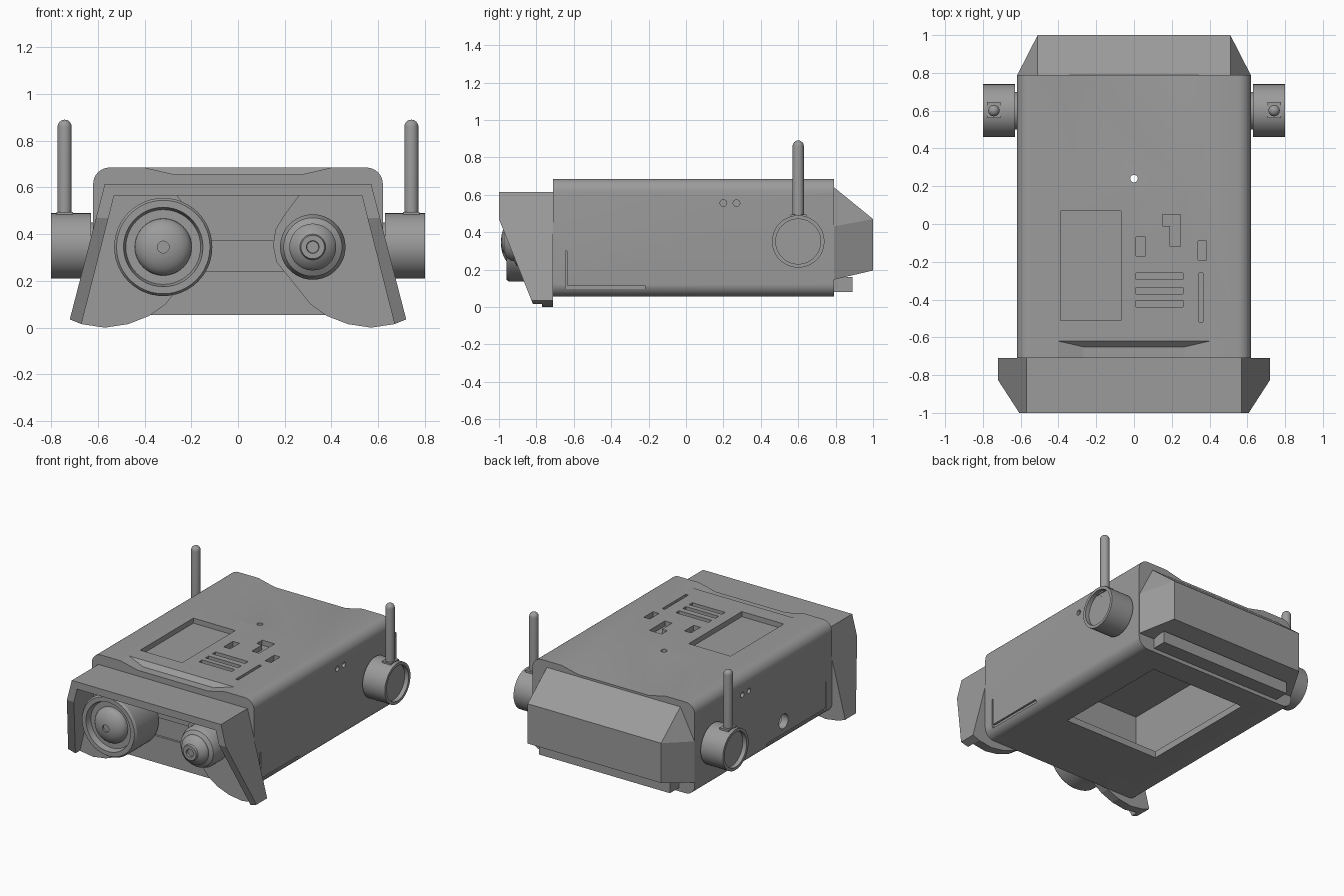
import bpy, bmesh, math
from mathutils import Vector, Matrix

if "Cube" in bpy.data.objects:
    bpy.data.objects.remove(bpy.data.objects["Cube"], do_unlink=True)

grey = bpy.data.materials.new("plain_grey")
grey.use_nodes = True
COLOUR = (0.33, 0.33, 0.33, 1)
grey.diffuse_color = COLOUR
grey.node_tree.nodes["Principled BSDF"].inputs["Base Color"].default_value = COLOUR


def finish(name, bm):
    bmesh.ops.recalc_face_normals(bm, faces=bm.faces)
    mesh = bpy.data.meshes.new(name)
    bm.to_mesh(mesh)
    bm.free()
    mesh.materials.append(grey)
    ob = bpy.data.objects.new(name, mesh)
    bpy.context.collection.objects.link(ob)
    return ob


def smooth(ob):
    bpy.ops.object.select_all(action='DESELECT')
    ob.select_set(True)
    bpy.context.view_layer.objects.active = ob
    bpy.ops.object.shade_smooth_by_angle(angle=math.radians(30))


def box(name, x0, x1, y0, y1, z0, z1):
    return hull(name, [(x, y, z) for x in (x0, x1) for y in (y0, y1) for z in (z0, z1)])


def hull(name, points):
    bm = bmesh.new()
    for p in points:
        bm.verts.new(p)
    bmesh.ops.convex_hull(bm, input=bm.verts)
    bmesh.ops.dissolve_limit(bm, angle_limit=0.01, verts=bm.verts, edges=bm.edges)
    return finish(name, bm)


def prism_mesh(outline, y0, y1):
    """Extrude an x-z outline along y."""
    bm = bmesh.new()
    face = bm.faces.new([bm.verts.new((x, y0, z)) for x, z in outline])
    new = bmesh.ops.extrude_face_region(bm, geom=[face])["geom"]
    bmesh.ops.translate(bm, vec=(0, y1 - y0, 0),
                        verts=[v for v in new if isinstance(v, bmesh.types.BMVert)])
    return bm


def revolve(name, profile, centre, axis, steps=48):
    """Spin (radius, distance) points round an axis through centre."""
    bm = bmesh.new()
    verts = [bm.verts.new((r, 0, d)) for r, d in profile]
    edges = [bm.edges.new(pair) for pair in zip(verts, verts[1:])]
    bmesh.ops.spin(bm, geom=verts + edges, cent=(0, 0, 0), axis=(0, 0, 1),
                   angle=2 * math.pi, steps=steps)
    bmesh.ops.remove_doubles(bm, verts=bm.verts, dist=0.0005)
    turn = Vector((0, 0, 1)).rotation_difference(Vector(axis)).to_matrix().to_4x4()
    bm.transform(Matrix.Translation(centre) @ turn)
    ob = finish(name, bm)
    smooth(ob)
    return ob


def rod(name, centre, axis, radius, length):
    return revolve(name, [(0, 0), (radius, 0), (radius, length), (0, length)], centre, axis, 24)


def carve(ob, cutters):
    for cutter in cutters:
        cutter.hide_render = True
        mod = ob.modifiers.new("carve", 'BOOLEAN')
        mod.operation = 'DIFFERENCE'
        mod.solver = 'EXACT'
        mod.object = cutter
    graph = bpy.context.evaluated_depsgraph_get()
    result = bpy.data.meshes.new_from_object(ob.evaluated_get(graph))
    ob.modifiers.clear()
    ob.data = result
    for cutter in cutters:
        bpy.data.objects.remove(cutter, do_unlink=True)


# Main body: rounded box with a hollow inside
TOP, BOTTOM, HALF, R = 0.685, 0.055, 0.62, 0.07
outline = []
for i, (sx, cz) in enumerate([(1, TOP - R), (-1, TOP - R), (-1, BOTTOM + R), (1, BOTTOM + R)]):
    for k in range(9):
        a = math.radians(90 * i + 90 * k / 8)
        outline.append((sx * (HALF - R) + R * math.cos(a), cz + R * math.sin(a)))
body = finish("body", prism_mesh(outline, -0.71, 0.79))

cuts = [box("cavity", -0.57, 0.57, -0.66, 0.74, 0.1, 0.62),
        box("hatch", -0.36, 0.36, -0.22, 0.62, 0, 0.2),
        rod("top_hole", (0, 0.24, 0.5), (0, 0, 1), 0.02, 0.3),
        box("face_band", -0.4, 0.4, -0.8, -0.695, 0.24, 0.37)]

# Sloped dips at the rear and front of the roof
cuts.append(hull("rear_dip", [(s * x, y, z) for s in (-1, 1) for x, y, z in
            [(0.27, 0.2, TOP), (0.27, 0.8, 0.655), (0.4, 0.8, TOP), (0.27, 0.2, 0.75), (0.4, 0.8, 0.75)]]))
cuts.append(hull("front_dip", [(s * x, y, z) for s in (-1, 1) for x, y, z in
            [(0.27, -0.72, 0.655), (0.27, -0.65, 0.655), (0.4, -0.72, TOP), (0.4, -0.62, TOP),
             (0.4, -0.72, 0.75), (0.4, -0.62, 0.75)]]))

# Roof recess and slots
slots = [(-0.39, -0.07, -0.51, 0.07), (0.345, 0.365, -0.52, -0.26), (0.01, 0.06, -0.17, -0.07),
         (0.34, 0.385, -0.19, -0.09), (0.15, 0.245, -0.01, 0.05), (0.19, 0.245, -0.12, 0.03)]
slots += [(0.01, 0.26, y, y + 0.035) for y in (-0.44, -0.37, -0.295)]
cuts += [box("slot", *s, 0.65, 0.75) for s in slots]

# Side wall holes and corner grooves
for s in (-1, 1):
    cuts += [rod("side_hole", (s * 0.6, y, 0.555), (s, 0, 0), 0.018, 0.1) for y in (0.2, 0.27)]
    lo, hi = sorted((s * 0.605, s * 0.7))
    end = -0.22 if s > 0 else 0.0
    cuts.append(box("groove", lo, hi, -0.645, end, 0.095, 0.115))
    cuts.append(box("groove", lo, hi, -0.645, -0.635, 0.105, 0.3))
cuts.append(rod("large_side_hole", (-0.5, -0.18, 0.2), (-1, 0, 0), 0.05, 0.2))
carve(body, cuts)
smooth(body)

# Hood: thin arch with its lower front sliced at a slant
half = [(0.57, 0.615), (0.72, 0.035), (0.67, 0.015), (0.53, 0.565)]
bm = prism_mesh(half + [(-x, z) for x, z in reversed(half)], -1, -0.71)
cut = bmesh.ops.bisect_plane(bm, geom=bm.verts[:] + bm.edges[:] + bm.faces[:],
                             plane_co=(0, -1, 0.47), plane_no=(0, -0.45, -0.18), clear_outer=True)
bmesh.ops.holes_fill(bm, edges=[e for e in bm.edges if e.is_boundary], sides=0)
finish("hood", bm)

# Cheek plates behind the eyes
cheek = [(0.26, 0.565), (0.2, 0.485), (0.16, 0.42), (0.15, 0.35), (0.165, 0.28), (0.23, 0.2),
         (0.31, 0.1), (0.38, 0.05), (0.47, 0.015), (0.57, 0), (0.67, 0.015), (0.53, 0.565)]
for side, s in (("left", 1), ("right", -1)):
    finish(side + "_cheek", prism_mesh([(s * x, z) for x, z in cheek], -0.77, -0.71))

# Eyes: large ringed lens and small stepped lens
dome = [(0.122 * math.cos(a), 0.21 + 0.07 * math.sin(a))
        for a in [math.radians(10 * k) for k in range(8)]]
revolve("large_eye", [(0.21, 0), (0.21, 0.235), (0.2, 0.25), (0.17, 0.25), (0.16, 0.21)] + dome
        + [(0.025, 0.278), (0.025, 0.265), (0, 0.265)], (-0.32, -0.71, 0.345), (0, -1, 0))
revolve("small_eye", [(0.14, 0), (0.14, 0.16), (0.125, 0.195), (0.1, 0.21), (0.1, 0.22), (0.085, 0.245),
                      (0.055, 0.262), (0.05, 0.275), (0.027, 0.275), (0.025, 0.26), (0, 0.26)],
       (0.32, -0.71, 0.345), (0, -1, 0))

# Faceted tail with a low sill
hull("tail", [(s * x, y, z) for s in (-1, 1) for x, y, z in
              [(0.51, 0.785, 0.645), (0.62, 0.785, 0.43), (0.62, 0.785, 0.145),
               (0.51, 1, 0.47), (0.51, 1, 0.195)]])
box("tail_sill", -0.5, 0.5, 0.78, 0.89, 0.08, 0.16)

# Side cups with antennas
tip = [(0.03 * math.cos(a), 0.42 + 0.03 * math.sin(a))
       for a in [math.radians(15 * k) for k in range(7)]]
for side, s in (("left", 1), ("right", -1)):
    revolve(side + "_cup", [(0, 0), (0.1, 0), (0.1, 0.02), (0.14, 0.02), (0.14, 0.19), (0.12, 0.19),
                            (0.12, 0.16), (0, 0.16)], (s * 0.61, 0.6, 0.35), (s, 0, 0))
    x = s * 0.742
    box(side + "_antenna_base", x - 0.035, x + 0.035, 0.56, 0.645, 0.46, 0.495)
    revolve(side + "_antenna", [(0, 0), (0.03, 0)] + tip, (x, 0.6, 0.44), (0, 0, 1), 24)
